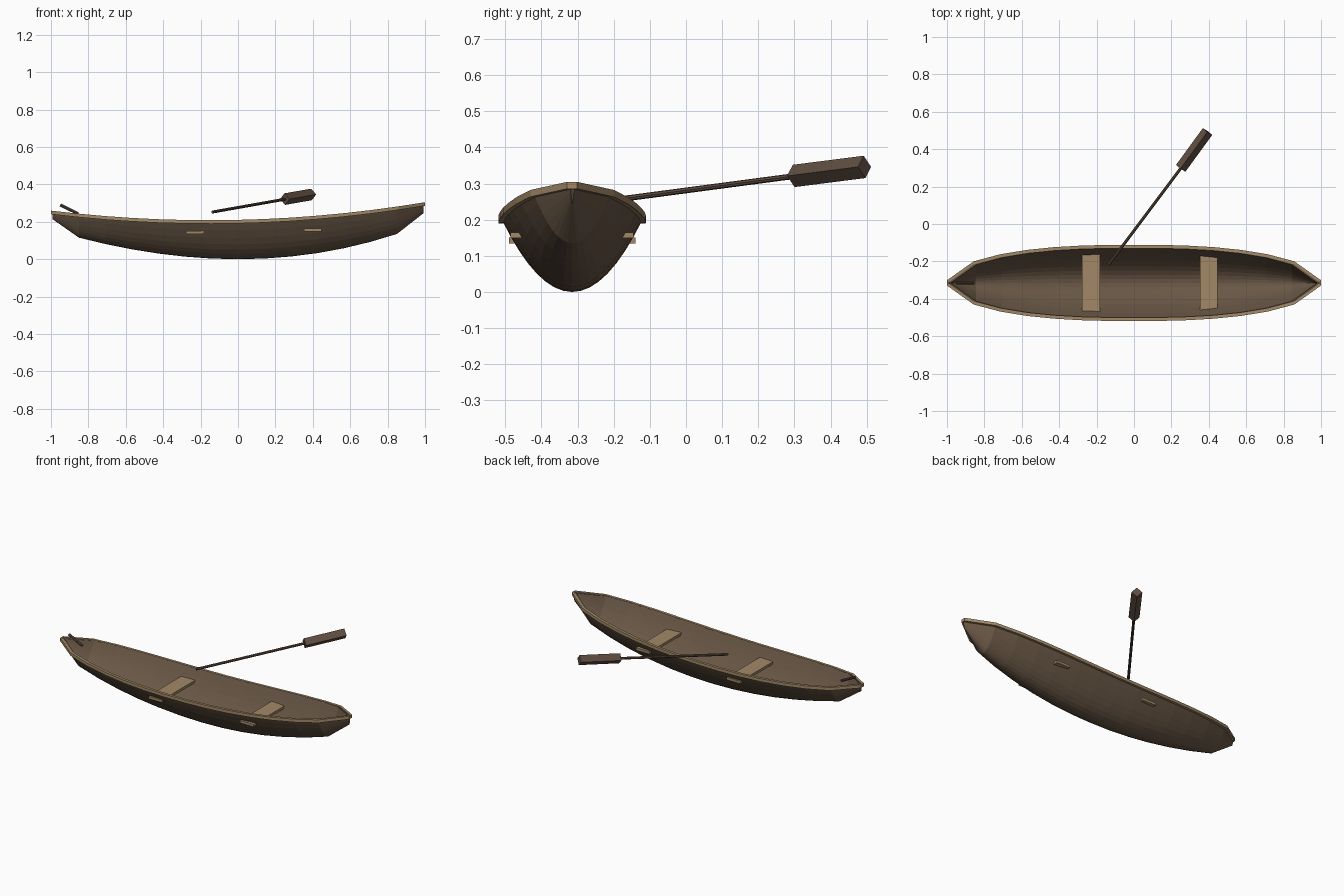
import bpy, bmesh, math
from mathutils import Vector, Matrix

if "Cube" in bpy.data.objects:
    bpy.data.objects.remove(bpy.data.objects["Cube"])

CY = -0.315   # centre line of the boat


def material(name, rgb):
    m = bpy.data.materials.new(name)
    m.diffuse_color = (*rgb, 1)
    m.use_nodes = True
    m.node_tree.nodes["Principled BSDF"].inputs["Base Color"].default_value = m.diffuse_color
    return m


dark = material("hull_wood", (0.14, 0.095, 0.06))
tan = material("trim_wood", (0.36, 0.25, 0.135))
oar_mat = material("oar_wood", (0.115, 0.075, 0.052))


def make(name, bm, mat):
    bmesh.ops.recalc_face_normals(bm, faces=bm.faces)
    me = bpy.data.meshes.new(name)
    bm.to_mesh(me)
    bm.free()
    me.materials.append(mat)
    ob = bpy.data.objects.new(name, me)
    bpy.context.collection.objects.link(ob)
    return ob


def loft(name, rings, mat, closed):
    bm = bmesh.new()
    rows = [[bm.verts.new(p) for p in ring] for ring in rings]
    n = len(rows[0])
    for a, b in zip(rows, rows[1:]):
        for j in range(n if closed else n - 1):
            k = (j + 1) % n
            bm.faces.new((a[j], a[k], b[k], b[j]))
    if closed:
        bm.faces.new(rows[0])
        bm.faces.new(rows[-1])
    return make(name, bm, mat)


def rod(name, a, b, r, sides, mat):
    a, b = Vector(a), Vector(b)
    d = (b - a).normalized()
    side = d.cross(Vector((0, 0, 1))).normalized()
    up = side.cross(d)
    rings = []
    for c in (a, b):
        rings.append([c + r * (side * math.cos(t) + up * math.sin(t))
                      for t in (2 * math.pi * i / sides for i in range(sides))])
    return loft(name, rings, mat, True)


def box(name, centre, size, mat):
    bm = bmesh.new()
    bmesh.ops.create_cube(bm, size=1, matrix=Matrix.Translation(centre) @ Matrix.Diagonal((*size, 1)))
    return make(name, bm, mat)


# Hull lines: half width, sheer (rim) height and keel height along x
stations = [-1 + i / 7 for i in range(15)]


def width(x):
    return 0.19 * max(0, 1 - abs(x) ** 2.5) ** 0.55 + 0.006


def rim(x):
    return 0.203 + 0.072 * x * x + 0.0225 * x


def keel(x):
    return 0.17 * x * x + 0.016 * x ** 3 + (0.06 if abs(x) > 0.99 else 0)


# Hull shell with parabolic sections
N = 8
rings = []
for x in stations:
    w, r, k = width(x), rim(x), keel(x)
    rings.append([(x * 0.992, CY + w * j / N, k + (r - k) * (j / N) ** 2)
                  for j in range(-N, N + 1)])
hull = loft("hull", rings, dark, False)
bm = bmesh.new()
bm.from_mesh(hull.data)
if sum(f.normal.z for f in bm.faces) > 0:      # outside faces down
    bmesh.ops.reverse_faces(bm, faces=bm.faces)
bm.to_mesh(hull.data)
bm.free()
solid = hull.modifiers.new("thickness", 'SOLIDIFY')
solid.thickness = 0.012
solid.offset = -1

# Gunwale strips along both rims
for s, label in ((-1, "front"), (1, "back")):
    rings = []
    for x in stations:
        w, r = width(x), rim(x)
        rings.append([(x, CY + s * (w + dy), r + dz)
                      for dy, dz in ((0.008, -0.012), (0.008, 0.007), (-0.008, 0.007), (-0.008, -0.012))])
    loft(label + "_gunwale", rings, tan, True)

# Seats, their ends pass through the hull sides
box("rear_seat", (-0.23, CY, 0.1425), (0.095, 0.35, 0.016), tan)
box("fore_seat", (0.40, CY, 0.157), (0.095, 0.34, 0.016), tan)

# Short peg at the stern
rod("stern_peg", (-0.95, CY, 0.29), (-0.855, CY, 0.243), 0.008, 8, oar_mat)

# Oar: thin shaft and square blade turned on edge
rod("oar_shaft", (-0.137, -0.218, 0.252), (0.26, 0.311, 0.322), 0.008, 8, oar_mat)
rod("oar_blade", (0.25, 0.298, 0.321), (0.393, 0.494, 0.346), 0.031, 4, oar_mat)
